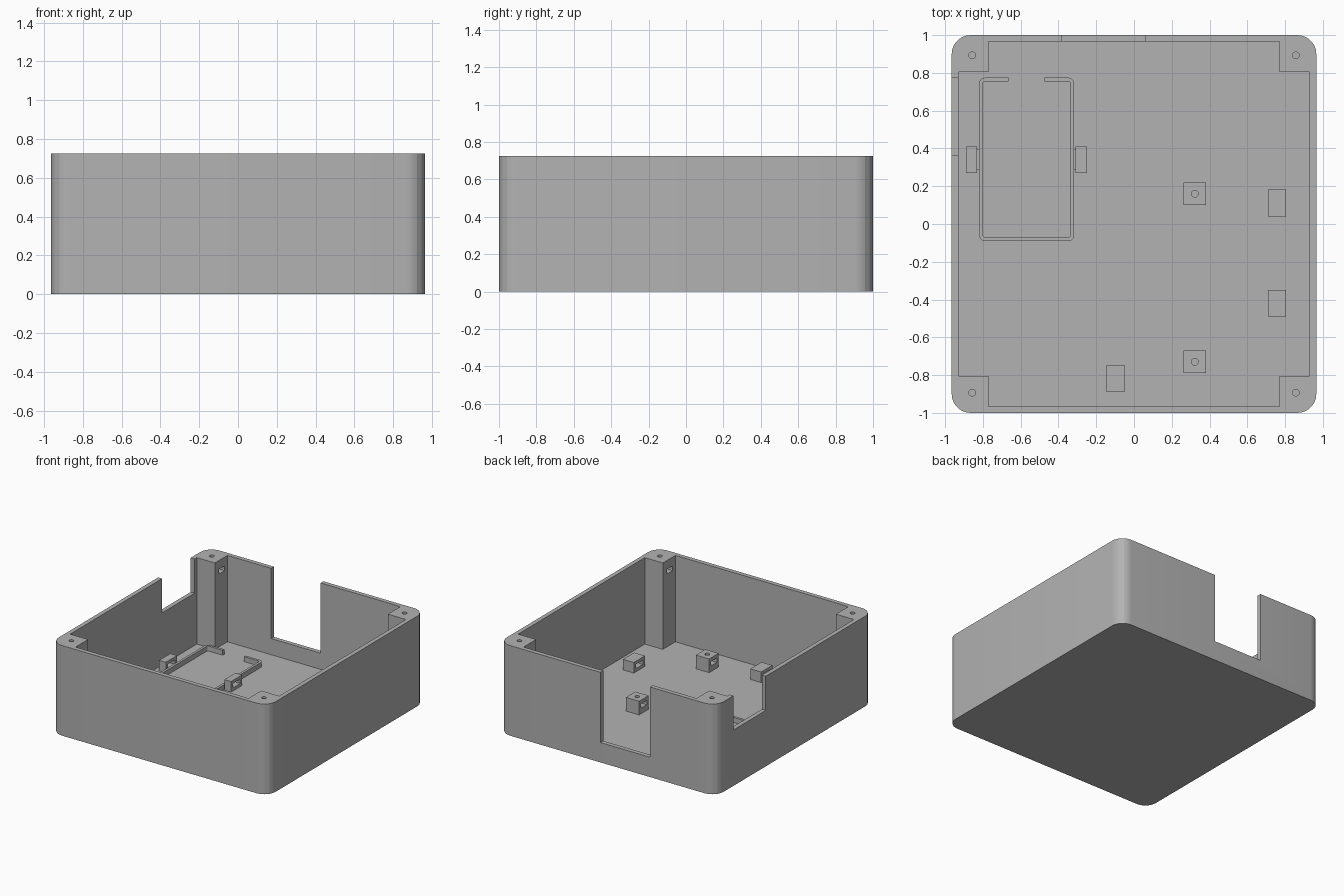
import bpy
import bmesh
from math import cos, sin, radians, pi

cube = bpy.data.objects.get("Cube")
if cube:
    bpy.data.objects.remove(cube, do_unlink=True)

GREY = (0.45, 0.45, 0.45, 1)
mat = bpy.data.materials.new("grey plastic")
mat.use_nodes = True
mat.diffuse_color = GREY
mat.node_tree.nodes["Principled BSDF"].inputs["Base Color"].default_value = GREY

W, D, H = 0.965, 1.0, 0.725      # half width, half depth, height
WALL, FLOOR = 0.035, 0.03
POST_X, POST_Y = 0.77, 0.805     # inner faces of the corner posts


def prism(name, points, z0, z1):
    """Upright solid with the given outline."""
    bm = bmesh.new()
    base = bm.faces.new([bm.verts.new((x, y, z0)) for x, y in points])
    top = bmesh.ops.extrude_face_region(bm, geom=[base])["geom"]
    for v in top:
        if isinstance(v, bmesh.types.BMVert):
            v.co.z = z1
    bmesh.ops.recalc_face_normals(bm, faces=bm.faces)
    mesh = bpy.data.meshes.new(name)
    bm.to_mesh(mesh)
    bm.free()
    mesh.materials.append(mat)
    obj = bpy.data.objects.new(name, mesh)
    bpy.context.collection.objects.link(obj)
    return obj


def box(name, x0, x1, y0, y1, z0, z1):
    return prism(name, [(x0, y0), (x1, y0), (x1, y1), (x0, y1)], z0, z1)


def rounded(x0, x1, y0, y1, r, angles):
    """Rectangle outline with rounded corners."""
    corners = [(x1 - r, y1 - r), (x0 + r, y1 - r), (x0 + r, y0 + r), (x1 - r, y0 + r)]
    return [(cx + r * cos(radians(a + 90 * i)), cy + r * sin(radians(a + 90 * i)))
            for i, (cx, cy) in enumerate(corners) for a in angles]


def hole(x, y, r, z0, z1):
    n = 20
    ring = [(x + r * cos(2 * pi * i / n), y + r * sin(2 * pi * i / n)) for i in range(n)]
    return prism("cutter", ring, z0, z1)


def cut(obj, cutters):
    """Subtract each cutter, then discard it."""
    bpy.context.view_layer.objects.active = obj
    for c in cutters:
        mod = obj.modifiers.new("cut", "BOOLEAN")
        mod.operation, mod.solver, mod.object = "DIFFERENCE", "EXACT", c
        bpy.ops.object.modifier_apply(modifier=mod.name)
        bpy.data.objects.remove(c, do_unlink=True)


def smooth(obj, angle):
    bpy.ops.object.select_all(action="DESELECT")
    obj.select_set(True)
    bpy.context.view_layer.objects.active = obj
    bpy.ops.object.shade_smooth_by_angle(angle=radians(angle))


# Case: rounded block, with a cavity that leaves four corner posts
case = prism("case", rounded(-W, W, -D, D, 0.1, [0, 12, 24, 35, 55, 66, 78, 90]), 0, H)
ix, iy = W - WALL, D - WALL
plus = []
for sx, sy in ((1, 1), (-1, 1), (-1, -1), (1, -1)):
    pts = [(sx * ix, sy * POST_Y), (sx * POST_X, sy * POST_Y), (sx * POST_X, sy * iy)]
    plus += pts if sx * sy > 0 else pts[::-1]
cutters = [
    prism("cutter", plus, FLOOR, H + 0.1),
    box("cutter", -0.38, 0.06, D - 0.1, D + 0.1, 0.16, H + 0.1),    # back opening
    box("cutter", -W - 0.1, -W + 0.1, 0.365, 0.775, 0.45, H + 0.1),  # side opening
]
# Screw holes and nut slots in the corner posts
for sx in (-1, 1):
    for sy in (-1, 1):
        x, y = sx * 0.857, sy * 0.893
        cutters.append(hole(x, y, 0.018, H - 0.25, H + 0.1))
        x0, x1 = sorted((sx * (POST_X - 0.05), sx * 0.895))
        cutters.append(box("cutter", x0, x1, y - 0.037, y + 0.037, H - 0.11, H - 0.07))
cut(case, cutters)
smooth(case, 14)

# Low frame on the floor, open at the back
arc = [0, 30, 60, 90]
frame = prism("floor_frame", rounded(-0.82, -0.317, -0.09, 0.775, 0.03, arc), FLOOR, 0.07)
cut(frame, [
    prism("cutter", rounded(-0.8, -0.337, -0.07, 0.755, 0.012, arc), 0, 0.2),
    box("cutter", -0.665, -0.475, 0.7, 0.85, 0, 0.2),
])
smooth(frame, 35)

# Strap loops: blocks with a tunnel running sideways
loops = [
    (-0.86, 0.34, 0.03), (-0.28, 0.34, 0.03),
    (0.757, 0.112, 0.048), (0.757, -0.42, 0.048), (-0.098, -0.818, 0.048),
]
for x, y, hw in loops:
    loop = box("strap_loop", x - hw, x + hw, y - 0.071, y + 0.071, FLOOR, 0.115)
    cut(loop, [box("cutter", x - 0.1, x + 0.1, y - 0.045, y + 0.045, 0.055, 0.09)])

# Small tabs joining the frame to its loops
for x in (-0.822, -0.316):
    box("frame_tab", x - 0.008, x + 0.008, 0.285, 0.395, FLOOR, 0.055)

# Standoffs with a screw hole and a nut slot
for y in (0.16, -0.73):
    standoff = box("standoff", 0.263, 0.381, y - 0.06, y + 0.06, FLOOR, 0.14)
    cut(standoff, [
        hole(0.322, y, 0.018, 0.05, 0.2),
        box("cutter", 0.2, 0.36, y - 0.037, y + 0.037, 0.075, 0.11),
    ])
